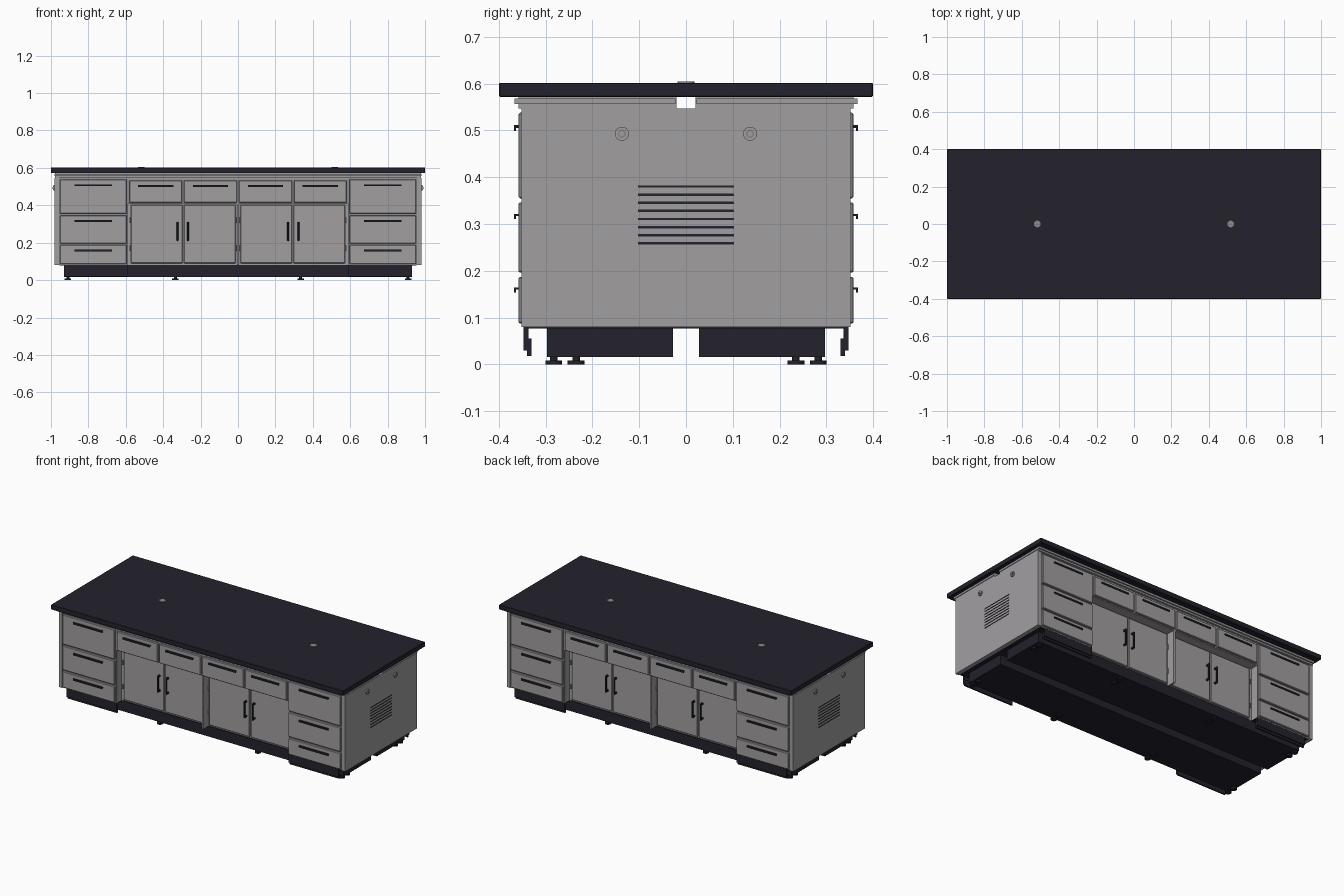
import bpy, bmesh
from math import pi
from mathutils import Matrix, Vector

old = bpy.data.objects.get("Cube")
if old:
    bpy.data.objects.remove(old, do_unlink=True)


def material(name, rgb):
    m = bpy.data.materials.new(name)
    m.use_nodes = True
    m.diffuse_color = (*rgb, 1)
    m.node_tree.nodes["Principled BSDF"].inputs["Base Color"].default_value = (*rgb, 1)
    return m


GREY = material("cabinet grey", (0.36, 0.345, 0.355))
DARK = material("dark navy", (0.017, 0.016, 0.026))
METAL = material("fitting grey", (0.25, 0.25, 0.26))


def make(name, bm, mat, mirror=(True, True), bevel=0):
    """Turn a quarter or half of the part into an object, mirrored in x and y."""
    mesh = bpy.data.meshes.new(name)
    bm.to_mesh(mesh)
    bm.free()
    mesh.materials.append(mat)
    ob = bpy.data.objects.new(name, mesh)
    bpy.context.collection.objects.link(ob)
    if bevel:
        b = ob.modifiers.new("Bevel", "BEVEL")
        b.width, b.segments = bevel, 1
    if any(mirror):
        m = ob.modifiers.new("Mirror", "MIRROR")
        m.use_axis = (*mirror, False)
        m.use_mirror_merge = False
    return ob


def add_box(bm, x0, x1, y0, y1, z0, z1):
    size = Matrix.Diagonal((x1 - x0, y1 - y0, z1 - z0, 1))
    mid = Matrix.Translation(((x0 + x1) / 2, (y0 + y1) / 2, (z0 + z1) / 2))
    bmesh.ops.create_cube(bm, size=1, matrix=mid @ size)


def boxes(name, mat, *specs, mirror=(True, True), bevel=0):
    bm = bmesh.new()
    for s in specs:
        add_box(bm, *s)
    return make(name, bm, mat, mirror, bevel)


def discs(name, mat, specs, axis="Z", mirror=(True, True)):
    """Cylinders given as (centre, radius, length)."""
    bm = bmesh.new()
    turn = Matrix.Rotation(pi / 2, 4, "Y") if axis == "X" else Matrix()
    for c, r, h in specs:
        bmesh.ops.create_cone(bm, cap_ends=True, segments=24, radius1=r, radius2=r,
                              depth=h, matrix=Matrix.Translation(c) @ turn)
    for f in bm.faces:
        f.smooth = len(f.verts) == 4
    return make(name, bm, mat, mirror)


FRONT = 0.345     # face frame plane
DOOR = 0.298      # recessed door plane
PED = 0.59        # inner side of the drawer pedestal

# Worktop and the rails below it
boxes("worktop", DARK, (-1, 1, -0.4, 0.4, 0.572, 0.602), mirror=(False, False), bevel=0.002)
boxes("top_rails", GREY, (0, 0.978, 0.02, 0.358, 0.547, 0.572),
      (0, 0.982, 0.022, 0.367, 0.557, 0.568))

# Carcass: drawer pedestals, end panels, recessed middle and drawer row
boxes("pedestal_carcass", GREY, (PED, 0.957, 0, FRONT, 0.08, 0.547))
boxes("end_panels", GREY, (0.957, 0.98, 0, 0.352, 0.08, 0.547))
boxes("middle_carcass", GREY, (0, PED, 0, DOOR - 0.008, 0.08, 0.547),
      (0, PED, 0.28, FRONT, 0.408, 0.547))
boxes("stiles", GREY, (0, 0.006, 0.28, FRONT, 0.08, 0.408),
      (0.578, PED, 0.28, DOOR - 0.002, 0.08, 0.408))

# Drawer and door fronts
boxes("pedestal_drawer_fronts", GREY,
      *[(0.595, 0.951, FRONT - 0.005, 0.358, z0, z1)
        for z0, z1 in ((0.087, 0.187), (0.196, 0.346), (0.355, 0.538))], bevel=0.003)
boxes("small_drawer_fronts", GREY,
      *[(x, x + 0.282, FRONT - 0.005, 0.358, 0.414, 0.532) for x in (0.006, 0.299)], bevel=0.003)
boxes("doors", GREY,
      *[(x, x + 0.276, DOOR - 0.012, DOOR + 0.003, 0.09, 0.402) for x in (0.013, 0.297)], bevel=0.003)
boxes("reveal_lines", METAL, (PED, 0.957, 0.33, FRONT + 0.001, 0.083, 0.543),
      (0, PED, 0.33, FRONT + 0.001, 0.409, 0.537),
      (0.006, 0.578, 0.28, DOOR - 0.006, 0.086, 0.406))

# Pull handles: a lip on top of a short plate
pulls = [(0.773, 0.1, z) for z in (0.508, 0.317, 0.16)]
pulls += [(x, 0.094, 0.505) for x in (0.147, 0.44)]
boxes("drawer_handles", DARK,
      *[(x - w, x + w, 0.356, 0.367, z, z + 0.004) for x, w, z in pulls],
      *[(x - w, x + w, 0.364, 0.368, z - 0.006, z + 0.004) for x, w, z in pulls])
grips = []
for x in (0.268, 0.324):
    grips.append((x - 0.005, x + 0.005, 0.315, 0.323, 0.21, 0.312))
    grips += [(x - 0.005, x + 0.005, DOOR, 0.32, z, z + 0.012) for z in (0.21, 0.3)]
boxes("door_handles", DARK, *grips, bevel=0.002)
discs("hinges", METAL, [((x, DOOR + 0.003, z), 0.004, 0.028)
                        for x in (0.01, 0.577) for z in (0.17, 0.32)])

# End panel fittings: louvres and round caps
boxes("vent_slits", DARK,
      *[(0.979, 0.9815, 0, 0.103, 0.256 + i * 0.0174, 0.261 + i * 0.0174) for i in range(8)])
discs("cap_plates", GREY, [((0.982, 0.137, 0.493), 0.015, 0.01)], "X")
discs("cap_rims", METAL, [((0.984, 0.137, 0.493), 0.009, 0.01)], "X")
discs("cap_centres", GREY, [((0.988, 0.137, 0.493), 0.005, 0.008)], "X")

# Worktop grommets
discs("grommets", METAL, [((0.517, 0, 0.602), 0.018, 0.005)], mirror=(True, False))

# Plinth, pedestal kick plates and underside
boxes("plinth", DARK, (0, 0.93, 0.028, 0.297, 0.016, 0.08))
boxes("kick_plates", DARK, (PED, 0.93, 0.337, 0.347, 0.03, 0.08),
      (PED, 0.93, 0.33, 0.34, 0.018, 0.055))
boxes("underside", DARK, (0, 0.955, 0, 0.28, 0.077, 0.081),
      (PED, 0.955, 0.28, 0.34, 0.077, 0.081))

# Levelling feet
spots = [(x, y) for x in (0.91, 0.335) for y in (0.235, 0.283)]
discs("levelling_feet", DARK, [((x, y, 0.004), 0.018, 0.008) for x, y in spots])
discs("foot_stems", DARK, [((x, y, 0.012), 0.008, 0.012) for x, y in spots])
